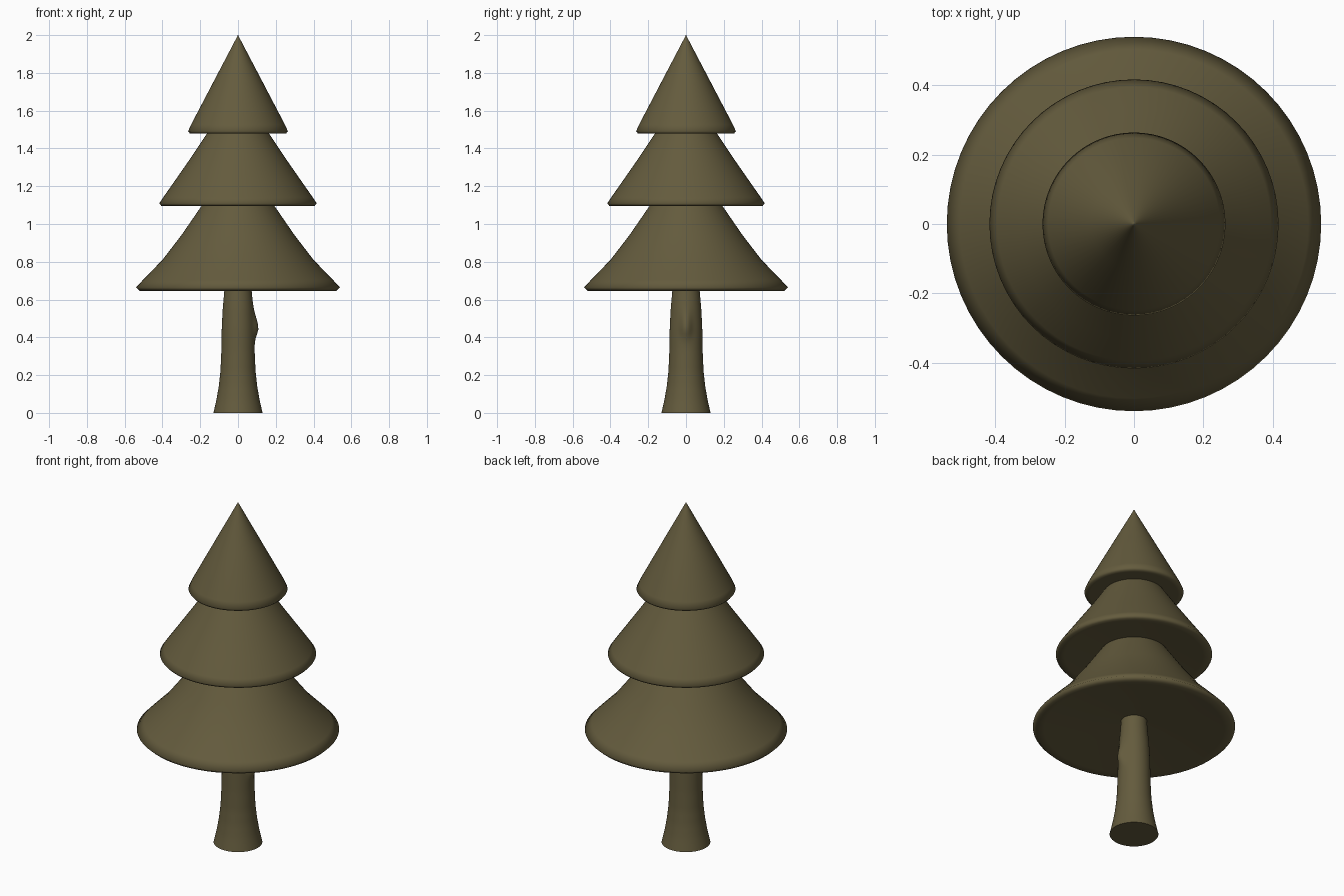
import bpy, bmesh, math

cube = bpy.data.objects.get("Cube")
if cube:
    bpy.data.objects.remove(cube, do_unlink=True)

SIDES = 64

olive = bpy.data.materials.new("olive_brown")
olive.use_nodes = True
color = (0.127, 0.105, 0.047, 1)
olive.diffuse_color = color
olive.node_tree.nodes["Principled BSDF"].inputs["Base Color"].default_value = color


def lathe(name, profile, angle, shape=None):
    """Spin (radius, height) points around z into a closed solid."""
    bm = bmesh.new()
    rings = []
    for r, z in profile:
        ring = []
        for i in range(SIDES):
            a = math.tau * i / SIDES
            rr = r + (shape(a, z) if shape else 0)
            ring.append(bm.verts.new((rr * math.cos(a), rr * math.sin(a), z)))
        rings.append(ring)
    for low, high in zip(rings, rings[1:]):
        for i in range(SIDES):
            j = (i + 1) % SIDES
            bm.faces.new((low[i], low[j], high[j], high[i]))
    bm.faces.new(rings[0])
    bm.faces.new(rings[-1])
    bmesh.ops.recalc_face_normals(bm, faces=bm.faces)
    mesh = bpy.data.meshes.new(name)
    bm.to_mesh(mesh)
    bm.free()
    mesh.materials.append(olive)
    obj = bpy.data.objects.new(name, mesh)
    bpy.context.collection.objects.link(obj)
    bpy.ops.object.select_all(action="DESELECT")
    obj.select_set(True)
    bpy.context.view_layer.objects.active = obj
    bpy.ops.object.shade_smooth_by_angle(angle=math.radians(angle))


# Trunk: flared foot, with a small knot on its left side
def knot(a, z):
    side = math.atan2(math.sin(a), math.cos(a))
    spread = 0.05 if z < 0.45 else 0.075
    return 0.022 * math.exp(-(side / 0.3) ** 2 - ((z - 0.45) / spread) ** 2)


outline = [(0.13, 0), (0.114, 0.07), (0.102, 0.14), (0.093, 0.22), (0.088, 0.33),
           (0.086, 0.45), (0.081, 0.55), (0.072, 0.65), (0.068, 0.72)]


def trunk_radius(z):
    for (r0, z0), (r1, z1) in zip(outline, outline[1:]):
        if z <= z1:
            return r0 + (r1 - r0) * (z - z0) / (z1 - z0)
    return outline[-1][0]


steps = 36
lathe("trunk", [(trunk_radius(0.72 * k / steps), 0.72 * k / steps)
                for k in range(steps + 1)], 40, knot)

# Foliage tiers: slightly hollow undersides, rounded rims, narrowing upwards
lathe("lower_foliage", [(0.05, 0.697), (0.48, 0.65), (0.521, 0.646), (0.54, 0.664),
                        (0.503, 0.704), (0.40, 0.81), (0.30, 0.94), (0.19, 1.10),
                        (0.165, 1.135)], 100)
lathe("middle_foliage", [(0.13, 1.116), (0.37, 1.098), (0.406, 1.096), (0.417, 1.109),
                         (0.395, 1.142), (0.33, 1.235), (0.25, 1.35), (0.16, 1.485),
                         (0.14, 1.515)], 100)
lathe("upper_foliage", [(0.1, 1.481), (0.235, 1.479), (0.255, 1.479), (0.264, 1.491),
                        (0.248, 1.527), (0.125, 1.762), (0.006, 1.989),
                        (0.001, 2.0)], 100)
